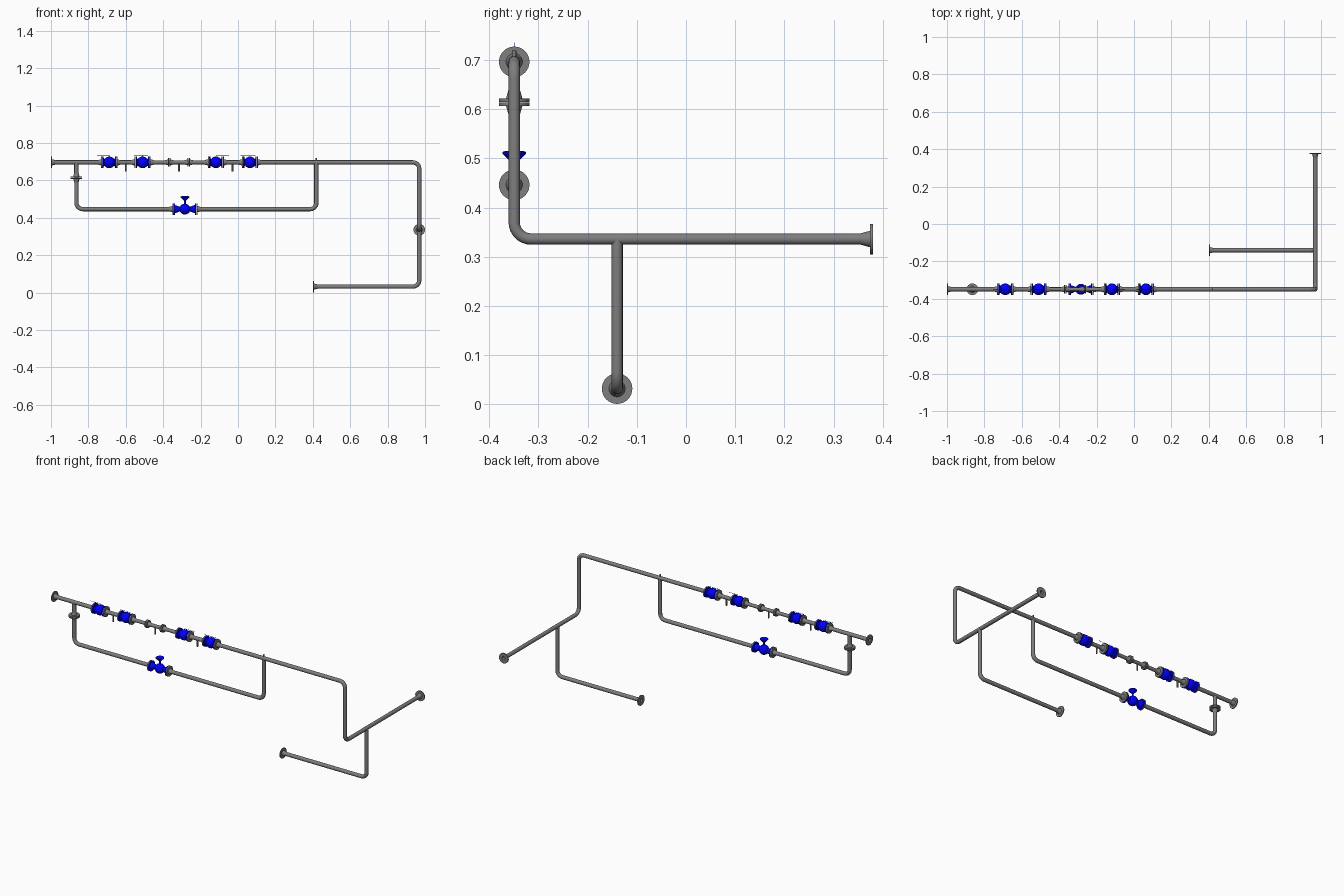
import bpy, math
from mathutils import Vector

if "Cube" in bpy.data.objects:
    bpy.data.objects.remove(bpy.data.objects["Cube"])

R = 0.0115            # pipe radius
FR = 0.031            # flange radius
Y0, ZT, ZB = -0.349, 0.696, 0.446
ZM, ZL, XR = 0.336, 0.032, 0.969
YL = -0.140
XA, XB = -0.864, 0.419   # bypass risers


def material(name, rgb):
    m = bpy.data.materials.new(name)
    m.diffuse_color = (*rgb, 1)
    m.use_nodes = True
    m.node_tree.nodes["Principled BSDF"].inputs["Base Color"].default_value = m.diffuse_color
    return m


blue = material("valve_blue", (0.0, 0.0, 1.0))
steel = material("dark_steel", (0.21, 0.21, 0.21))


def smooth(ob):
    bpy.ops.object.select_all(action='DESELECT')
    ob.select_set(True)
    bpy.context.view_layer.objects.active = ob
    bpy.ops.object.shade_smooth_by_angle(angle=math.radians(35))


def pipe(name, pts, r=R, bend=0.034, caps=False, mat=steel):
    """Round pipe along straight runs with filleted right-angle elbows."""
    pts = [Vector(p) for p in pts]
    path = [pts[0]]
    for a, b, c in zip(pts, pts[1:], pts[2:]):
        u, v = (a - b).normalized(), (c - b).normalized()
        centre = b + (u + v) * bend
        for i in range(9):
            t = math.radians(90 * i / 8)
            path.append(centre - v * bend * math.cos(t) - u * bend * math.sin(t))
    path.append(pts[-1])
    cu = bpy.data.curves.new(name, 'CURVE')
    cu.dimensions = '3D'
    cu.bevel_depth, cu.bevel_resolution, cu.use_fill_caps = r, 6, caps
    cu.materials.append(mat)
    sp = cu.splines.new('POLY')
    sp.points.add(len(path) - 1)
    for p, q in zip(sp.points, path):
        p.co = (*q, 1)
    ob = bpy.data.objects.new(name, cu)
    bpy.context.collection.objects.link(ob)
    bpy.ops.object.select_all(action='DESELECT')
    ob.select_set(True)
    bpy.context.view_layer.objects.active = ob
    bpy.ops.object.convert(target='MESH')
    smooth(bpy.context.view_layer.objects.active)


def lathe(name, prof, loc, axis, mat=steel, seg=32):
    """Revolve (radius, height) points around an axis through loc."""
    verts, faces, n = [], [], len(prof)
    for i in range(seg):
        a = 2 * math.pi * i / seg
        verts += [(r * math.cos(a), r * math.sin(a), h) for r, h in prof]
    for i in range(seg):
        j = (i + 1) % seg
        faces += [(i * n + k, j * n + k, j * n + k + 1, i * n + k + 1) for k in range(n - 1)]
    me = bpy.data.meshes.new(name)
    me.from_pydata(verts, [], faces)
    ob = bpy.data.objects.new(name, me)
    bpy.context.collection.objects.link(ob)
    ob.location = loc
    ob.rotation_euler = Vector(axis).to_track_quat('Z', 'Y').to_euler()
    me.materials.append(mat)
    bpy.ops.object.select_all(action='DESELECT')
    ob.select_set(True)
    bpy.context.view_layer.objects.active = ob
    bpy.ops.object.mode_set(mode='EDIT')
    bpy.ops.mesh.select_all(action='SELECT')
    bpy.ops.mesh.remove_doubles(threshold=1e-5)
    bpy.ops.mesh.normals_make_consistent(inside=False)
    bpy.ops.object.mode_set(mode='OBJECT')
    smooth(ob)


def flange(name, loc, axis, fr=FR, r=R):
    """Weld-neck flange: face at loc, neck pointing along axis."""
    lathe(name, [(r * .9, .024), (r * .9, 0), (fr, 0), (fr, .0065),
                 (r * 1.45, .0065), (r * 1.02, .024)], loc, axis)


def ball(r, limit, n=14):
    return [(r * math.sin(t), -r * math.cos(t)) for t in
            (limit + (math.pi - 2 * limit) * i / n for i in range(n + 1))]


def valve_body(name, x, z, half, neck, br):
    """Flanged body: end discs, necks tapering toward a central ball."""
    end = [(0, -half), (FR, -half), (FR, -half + .006), (FR * .72, -half + .006)]
    mid = ball(br, math.asin(neck / br))
    prof = end + mid + [(r, -h) for r, h in reversed(end)]
    lathe(name, prof, (x, Y0, z), (1, 0, 0), blue)
    for s, side in ((-1, "left"), (1, "right")):
        flange(f"{name}_{side}_flange", (x + s * (half + .001), Y0, z), (s, 0, 0))


# main header, cut at the valves, then riser and rear outlet
BALLS = (-0.688, -0.51, -0.118, 0.064)
SPOOL = (-0.367, -0.264)
pipe("inlet_pipe", [(-0.998, Y0, ZT), (BALLS[0] - .037, Y0, ZT)])
pipe("header_pipe_a", [(BALLS[0] + .037, Y0, ZT), (BALLS[1] - .037, Y0, ZT)])
pipe("spool_pipe", [(BALLS[1] + .037, Y0, ZT), (BALLS[2] - .037, Y0, ZT)], r=.0105)
pipe("header_pipe_b", [(BALLS[2] + .037, Y0, ZT), (BALLS[3] - .037, Y0, ZT)])
pipe("outlet_pipe", [(BALLS[3] + .037, Y0, ZT), (XR, Y0, ZT), (XR, Y0, ZM), (XR, 0.379, ZM)])

# lower branch
pipe("lower_branch_pipe", [(XR, YL, ZM), (XR, YL, ZL), (0.402, YL, ZL)])

# bypass loop, split at its valve
GX, GH = -0.284, 0.061
pipe("bypass_pipe_left", [(XA, Y0, ZT), (XA, Y0, ZB), (GX - GH, Y0, ZB)])
pipe("bypass_pipe_right", [(GX + GH, Y0, ZB), (XB, Y0, ZB), (XB, Y0, ZT)])

# end flanges and riser flange pair
flange("inlet_flange", (-1, Y0, ZT), (1, 0, 0))
flange("rear_outlet_flange", (XR, 0.380, ZM), (0, -1, 0))
flange("lower_outlet_flange", (0.40, YL, ZL), (1, 0, 0))
for s in (-1, 1):
    flange("bypass_riser_flange", (XA, Y0, 0.614 + s * .0008), (0, 0, s))

# ball valves with thin levers: two point left, two point right or left of centre
for i, (x, d0, d1) in enumerate(zip(BALLS, (-.067, -.045, 0, -.05), (0, .03, .07, .03))):
    valve_body(f"ball_valve_{i + 1}", x, ZT, .036, .018, .031)
    pipe(f"valve_stem_{i + 1}", [(x, Y0, ZT + .025), (x, Y0, ZT + .038)],
         r=.0009, caps=True, mat=blue)
    pipe(f"valve_lever_{i + 1}", [(x + d0, Y0, ZT + .038), (x + d1, Y0, ZT + .038)],
         r=.0009, caps=True, mat=blue)

# small spool flanges
for x in SPOOL:
    for s in (-1, 1):
        flange("spool_flange", (x + s * .0008, Y0, ZT), (s, 0, 0), fr=.023, r=.0105)

# drains below and vent above the header
for x in (-0.60, -0.315, -0.03):
    pipe("drain_stub", [(x, Y0, ZT), (x, Y0, 0.648)], r=.0048, caps=True)
pipe("vent_stub", [(XB, Y0, ZT), (XB, Y0, 0.719)], r=.0042, caps=True)

# globe valve on the bypass, with a conical handwheel
valve_body("globe_valve", GX, ZB, GH - .001, .0125, .029)
lathe("globe_valve_stem", [(0, 0), (.005, 0), (.005, .05), (0, .05)],
      (GX, Y0, ZB), (0, 0, 1), blue)
lathe("globe_valve_handwheel", [(0, 0), (.007, 0), (.0235, .017), (.0235, .021),
                                (.018, .023), (0, .018)],
      (GX, Y0, 0.492), (0, 0, 1), blue)
